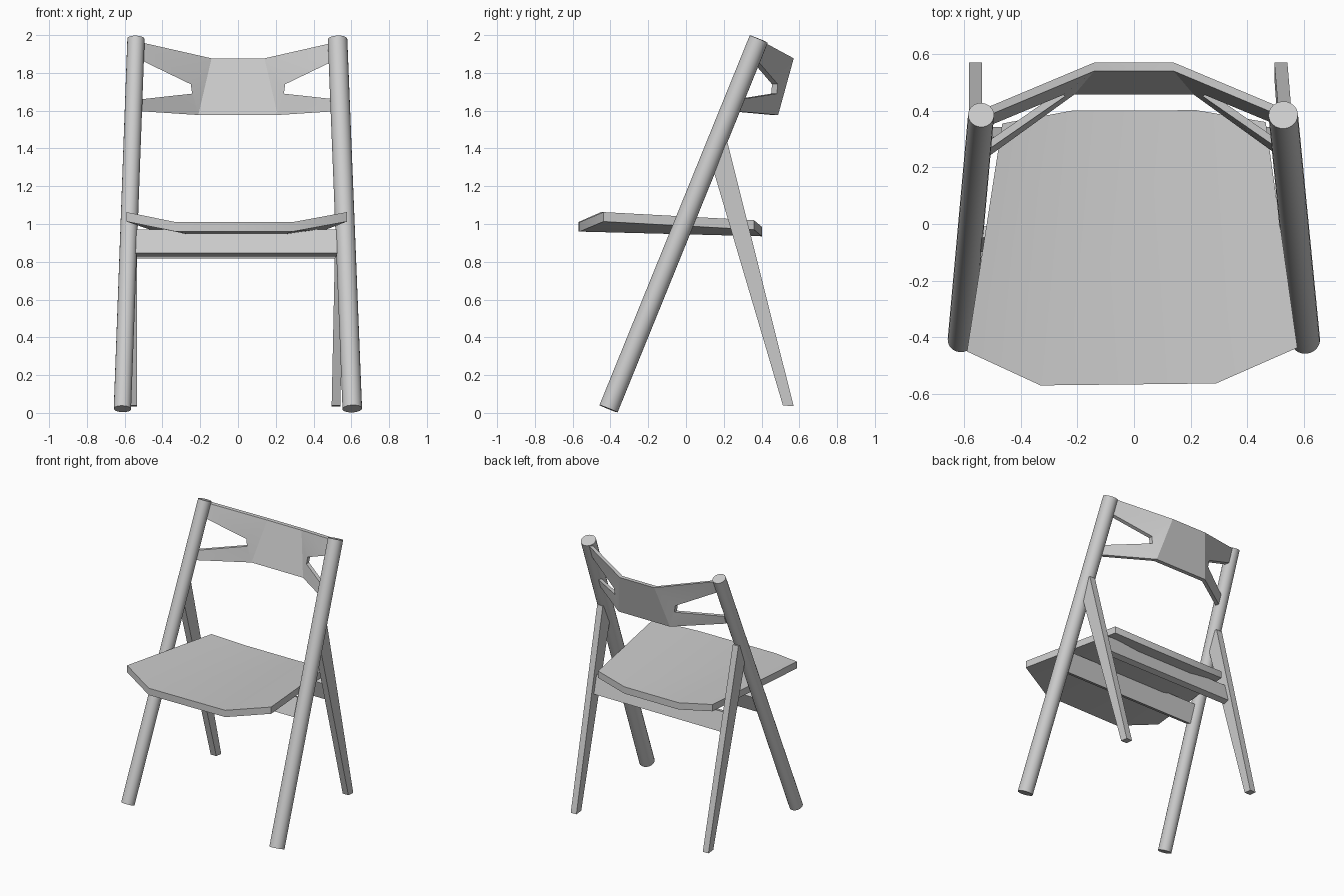
import bpy, bmesh, math
from mathutils import Vector

if "Cube" in bpy.data.objects:
    bpy.data.objects.remove(bpy.data.objects["Cube"], do_unlink=True)

GREY = (0.6, 0.6, 0.6, 1)
mat = bpy.data.materials.new("grey")
mat.use_nodes = True
mat.diffuse_color = GREY
mat.node_tree.nodes["Principled BSDF"].inputs["Base Color"].default_value = GREY


def finish(obj, smooth=True):
    obj.data.materials.append(mat)
    bpy.ops.object.select_all(action='DESELECT')
    obj.select_set(True)
    bpy.context.view_layer.objects.active = obj
    if smooth:
        bpy.ops.object.shade_smooth_by_angle(angle=math.radians(32))


def slab(name, points, faces, offset, smooth=True):
    """Sheet of faces thickened along one offset vector."""
    bm = bmesh.new()
    vs = [bm.verts.new(p) for p in points]
    sheet = [bm.faces.new([vs[i] for i in f]) for f in faces]
    ext = bmesh.ops.extrude_face_region(bm, geom=sheet, use_keep_orig=True)
    moved = [g for g in ext["geom"] if isinstance(g, bmesh.types.BMVert)]
    bmesh.ops.translate(bm, verts=moved, vec=offset)
    bmesh.ops.recalc_face_normals(bm, faces=bm.faces)
    mesh = bpy.data.meshes.new(name)
    bm.to_mesh(mesh)
    bm.free()
    obj = bpy.data.objects.new(name, mesh)
    bpy.context.collection.objects.link(obj)
    finish(obj, smooth)


def pole(name, a, b, radius):
    a, b = Vector(a), Vector(b)
    bpy.ops.mesh.primitive_cylinder_add(vertices=20, radius=radius,
                                        depth=(b - a).length, location=(a + b) / 2)
    obj = bpy.context.object
    obj.name = name
    obj.rotation_euler = (b - a).to_track_quat('Z', 'Y').to_euler()
    finish(obj)


def leg_y(z):
    """Depth of the slanted front pole at a height."""
    return -0.41 + 0.795 * (z - 0.022) / 1.956


# Slanted round poles running from the front feet to the backrest
pole("left_front_pole", (0.605, -0.41, 0.022), (0.527, 0.385, 1.978), 0.052)
pole("right_front_pole", (-0.612, -0.41, 0.021), (-0.54, 0.385, 1.98), 0.046)

# Flat rear legs, tucked into the poles at the top
rear = [(0.513, 0.04), (0.57, 0.035), (0.22, 1.43), (0.17, 1.43), (0.145, 1.285)]
for name, low, high in (("left_rear_leg", 0.495, 0.525), ("right_rear_leg", -0.582, -0.582)):
    pts = [(low + (high - low) * z / 1.43, y, z) for y, z in rear]
    slab(name, pts, [range(5)], (0.046, 0, 0), False)

# Cross rails under the seat, each leaning with its legs
for name, y0, z0, lean, x0, x1 in (
        ("front_rail", leg_y(0.9), 0.9, 0.386, -0.56, 0.55),
        ("rear_rail", 0.303, 0.89, -0.264, -0.56, 0.53)):
    up = Vector((0, math.sin(lean), math.cos(lean))) * 0.068
    out = Vector((0, math.cos(lean), -math.sin(lean))) * 0.022
    mid = Vector((x0, y0, z0))
    pts = [mid - up - out, mid - up + out, mid + up + out, mid + up - out]
    slab(name, pts, [range(4)], (x1 - x0, 0, 0), False)

# Seat: flat middle with raised side wings
seat = [(-0.59, -0.45, 1.063), (-0.33, -0.57, 1.01), (0.29, -0.563, 1.01), (0.577, -0.437, 1.063),
        (0.465, 0.36, 1.02), (0.22, 0.402, 0.985), (-0.22, 0.4, 0.985), (-0.465, 0.355, 1.02)]
slab("seat", seat, [(0, 1, 6, 7), (1, 2, 5, 6), (2, 3, 4, 5)], (0, 0, -0.05))


# Backrest: bowed panel whose ends split into two arms around a notch
def back_point(x, z):
    inner = 0.2 - 0.2 * (z - 1.575)
    t = max(0, (abs(x) - inner) / (0.525 - inner))
    centre = 0.465 + 0.25 * (z - 1.575)
    return (x, centre + (leg_y(z) - centre) * t, z)


half = [(0.14, 1.877), (0.515, 1.962), (0.515, 1.868), (0.25, 1.74),
        (0.243, 1.69), (0.515, 1.66), (0.515, 1.597), (0.21, 1.577)]
points = [back_point(s * x, z) for s in (1, -1) for x, z in half]
side = [(0, 1, 2, 3), (0, 3, 4, 7), (4, 5, 6, 7)]
faces = side + [[i + 8 for i in reversed(f)] for f in side] + [(0, 7, 15, 8)]
slab("backrest", points, faces, (0, 0.03, 0))
